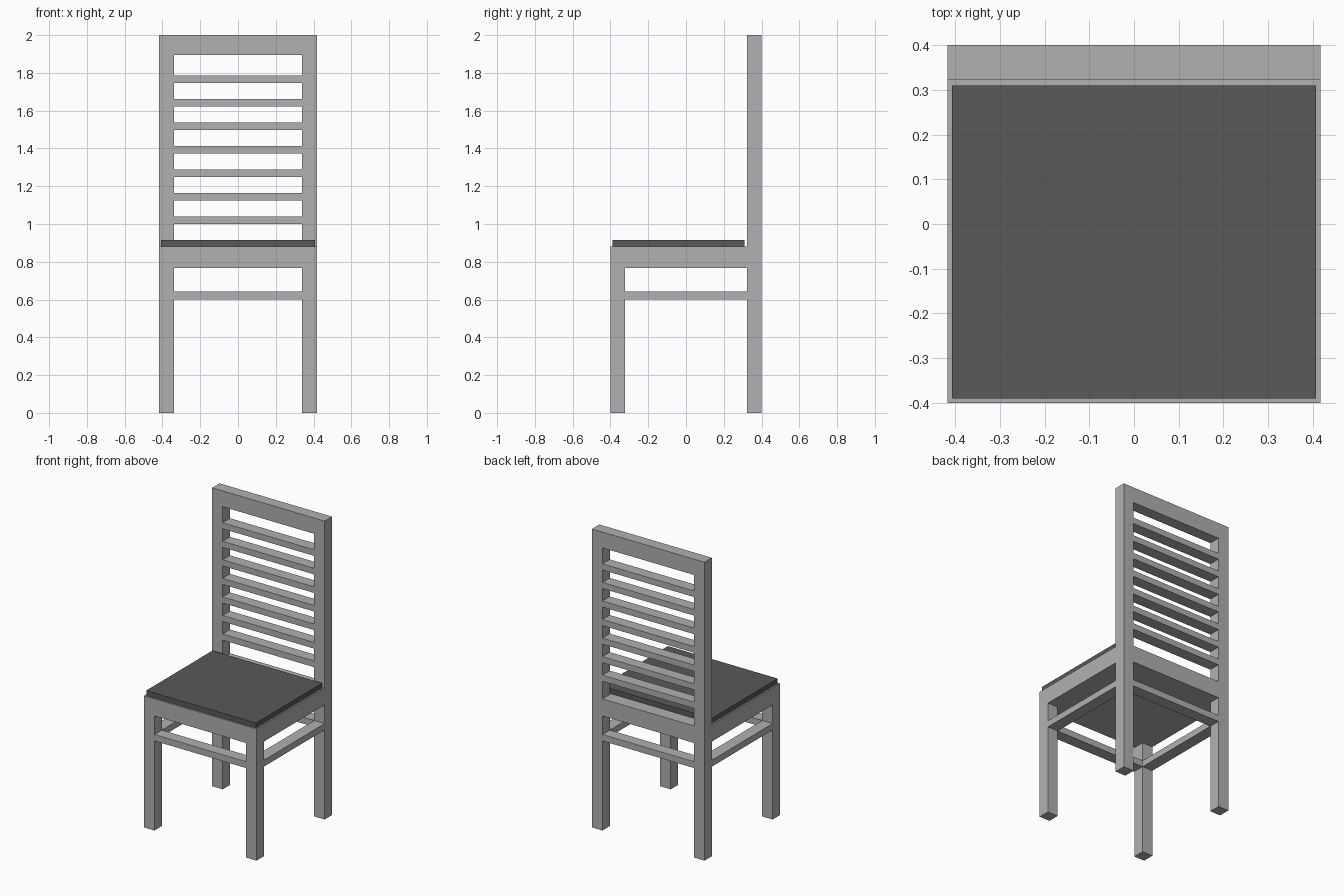
import bpy
import bmesh
from mathutils import Vector

cube = bpy.data.objects.get("Cube")
if cube:
    bpy.data.objects.remove(cube, do_unlink=True)


def make_material(name, value):
    mat = bpy.data.materials.new(name)
    mat.use_nodes = True
    color = (value, value, value, 1)
    mat.diffuse_color = color
    mat.node_tree.nodes["Principled BSDF"].inputs["Base Color"].default_value = color
    return mat


frame_grey = make_material("frame_grey", 0.44)
cushion_grey = make_material("cushion_dark_grey", 0.1)


def box(name, x, y, z, mat=frame_grey):
    """Box spanning the given (low, high) range on each axis."""
    low, high = (Vector(c) for c in zip(x, y, z))
    bm = bmesh.new()
    bmesh.ops.create_cube(bm, size=1)
    for v in bm.verts:
        v.co = (low + high) / 2 + v.co * (high - low)
    mesh = bpy.data.meshes.new(name)
    bm.to_mesh(mesh)
    bm.free()
    mesh.materials.append(mat)
    obj = bpy.data.objects.new(name, mesh)
    bpy.context.collection.objects.link(obj)
    return obj


W, D, T = 0.417, 0.40, 0.078          # half width, half depth, timber thickness
IN_X, IN_Y = W - T, D - T             # inner faces of the legs
APRON, SEAT = 0.768, 0.882            # underside and top of the seat block
inner_x, inner_y = (-IN_X, IN_X), (-IN_Y, IN_Y)
front, back = (-D, -IN_Y), (IN_Y, D)
stretcher_z = (0.60, 0.643)

# Legs, back posts and side stretchers
for side, x in (("right", (-W, -IN_X)), ("left", (IN_X, W))):
    box(f"{side}_front_leg", x, front, (0, APRON))
    box(f"{side}_back_post", x, back, (0, 2))
    box(f"{side}_stretcher", x, inner_y, stretcher_z)

# Front and back stretchers
box("front_stretcher", inner_x, front, stretcher_z)
box("back_stretcher", inner_x, back, stretcher_z)

# Seat block, rear apron and cushion
box("seat_block", (-W, W), (-D, IN_Y), (APRON, SEAT))
box("rear_apron", inner_x, back, (APRON, SEAT))
box("seat_cushion", (-0.407, 0.407), (-0.39, 0.31), (SEAT, 0.916), cushion_grey)

# Backrest
box("top_rail", inner_x, back, (1.894, 2))
for i in range(7):
    z = 1.0 + i * 0.1243
    box(f"back_slat_{i + 1}", inner_x, back, (z, z + 0.041))
